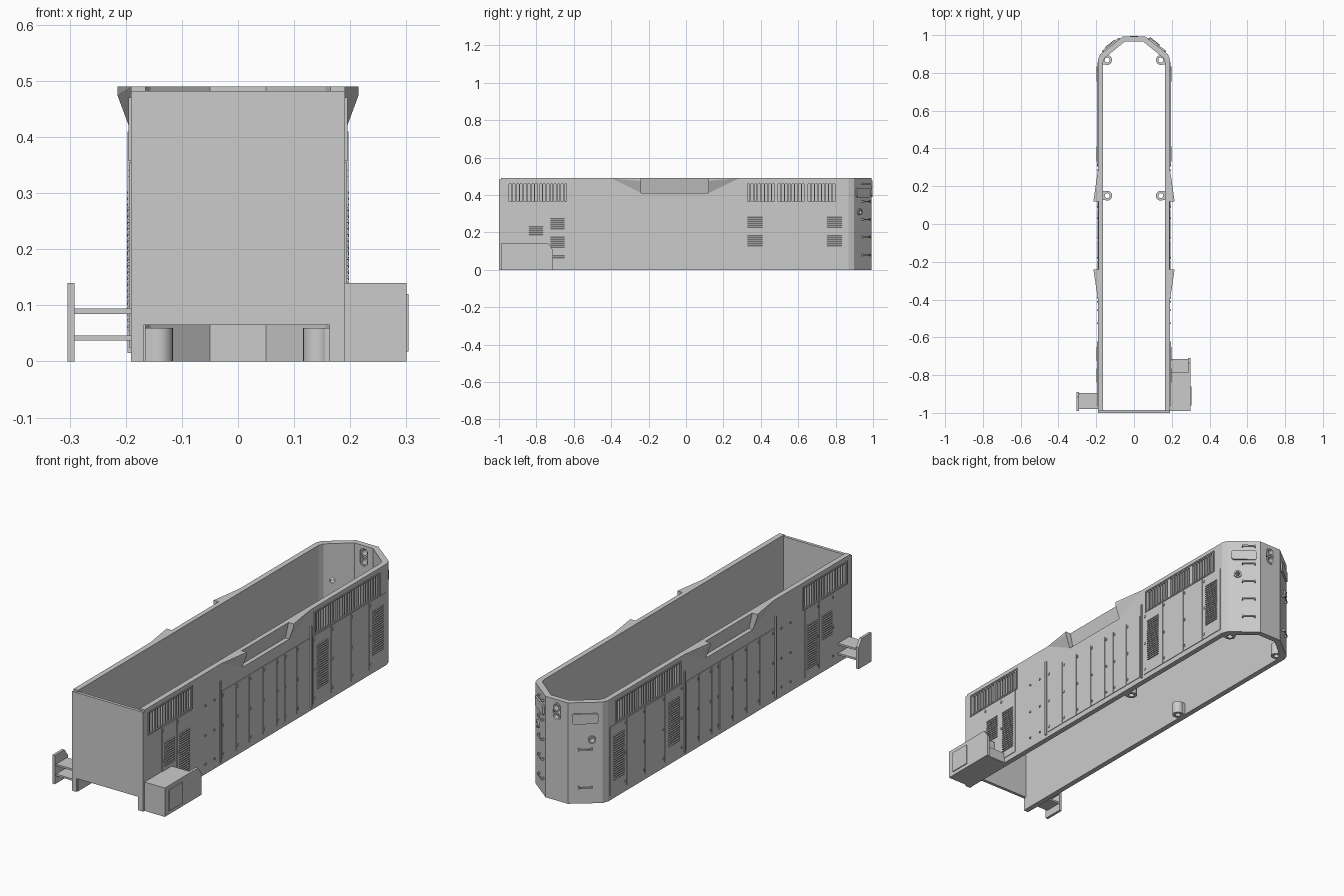
import bpy, bmesh, math
from mathutils import Matrix, Vector

if "Cube" in bpy.data.objects:
    bpy.data.objects.remove(bpy.data.objects["Cube"], do_unlink=True)

grey = bpy.data.materials.new("plain_grey")
grey.use_nodes = True
GREY = (0.6, 0.6, 0.6, 1)
grey.diffuse_color = GREY
grey.node_tree.nodes["Principled BSDF"].inputs["Base Color"].default_value = GREY

W, H = 0.191, 0.49          # half width and height of the shell


def finish(name, bm, smooth=False):
    bmesh.ops.recalc_face_normals(bm, faces=bm.faces[:])
    mesh = bpy.data.meshes.new(name)
    bm.to_mesh(mesh)
    bm.free()
    mesh.materials.append(grey)
    ob = bpy.data.objects.new(name, mesh)
    bpy.context.collection.objects.link(ob)
    if smooth:
        bpy.ops.object.select_all(action="DESELECT")
        bpy.context.view_layer.objects.active = ob
        ob.select_set(True)
        bpy.ops.object.shade_smooth_by_angle(angle=math.radians(40))
    return ob


def box(bm, x, y, z, frame=Matrix()):
    """Box between pairs of x, y and z limits."""
    mid = Vector([(a + b) / 2 for a, b in (x, y, z)])
    size = [abs(b - a) for a, b in (x, y, z)]
    bmesh.ops.create_cube(bm, size=1, matrix=frame @ Matrix.Translation(mid) @ Matrix.Diagonal(size + [1]))


def hull(bm, points, frame=Matrix()):
    verts = [bm.verts.new(frame @ Vector(p)) for p in points]
    bmesh.ops.convex_hull(bm, input=verts)


def ring(bm, r_out, r_in, depth, frame):
    """Tube around the local z axis, from 0 to depth."""
    vs = [bm.verts.new(frame @ Vector((r, 0, h)))
          for r, h in ((r_in, 0), (r_out, 0), (r_out, depth), (r_in, depth))]
    edges = [bm.edges.new((vs[i], vs[(i + 1) % 4])) for i in range(4)]
    axis = frame.to_3x3() @ Vector((0, 0, 1))
    bmesh.ops.spin(bm, geom=vs + edges, cent=frame.translation, axis=axis,
                   angle=math.tau, steps=24, use_merge=True)
    bmesh.ops.remove_doubles(bm, verts=bm.verts[:], dist=1e-5)


def side(s):
    return Matrix.Diagonal((s, 1, 1, 1))


def facet(s):
    """Frame on an angled nose face: x along it, y outward, z up."""
    a, b = Vector((0.18, 0.898, 0)), Vector((0.06, 0.992, 0))
    t = (a - b).normalized()
    n = Vector((-t.y, t.x, 0))
    m = Matrix((t, n, (0, 0, 1))).transposed().to_4x4()
    m.translation = (a + b) / 2
    return side(s) @ m


OUT = Matrix.Rotation(-math.pi / 2, 4, "X")      # turns local z to +y

# Main shell: a U-shaped plan extruded upward
outer = [(W, -0.99), (W, 0.87), (0.18, 0.898), (0.06, 0.992)]
inner = [(0.165, -0.99), (0.165, 0.855), (0.156, 0.878), (0.05, 0.965)]


def mirrored(half):
    return half + [(-x, y) for x, y in reversed(half)]


bm = bmesh.new()
plan = mirrored(outer) + mirrored(inner)[::-1]
face = bm.faces.new([bm.verts.new((x, y, 0)) for x, y in plan])
up = bmesh.ops.extrude_face_region(bm, geom=[face])
bmesh.ops.translate(bm, vec=(0, 0, H), verts=[v for v in up["geom"] if isinstance(v, bmesh.types.BMVert)])
shell = finish("hood_shell", bm)

# Pockets for vents, air intakes, headlights and marker lamps
vents = [(-0.95, -0.79), (-0.785, -0.635), (0.325, 0.475), (0.49, 0.635), (0.65, 0.80)]
bm = bmesh.new()
for s in (1, -1):
    for y0, y1 in vents:
        box(bm, (0.175, 0.25), (y0, y1), (0.365, 0.46), side(s))
    hull(bm, [(x, y, z) for y in (-0.24, 0.12)
              for x, z in ((0.22, 0.41), (0.17, 0.41), (0.19, 0.5), (0.22, 0.5))], side(s))
    lamp = facet(s) @ Matrix.Translation((0.03, -0.05, 0.31)) @ OUT
    bmesh.ops.create_cone(bm, cap_ends=True, segments=20, radius1=0.012, radius2=0.012, depth=0.2, matrix=lamp)
hull(bm, [(0.021 * math.cos(a), y, 0.433 + 0.021 * math.sin(a) + (0.022 if math.sin(a) > 0 else -0.022))
          for y in (0.94, 1.05) for a in [math.tau * (i + 0.5) / 24 for i in range(24)]])
cutter = finish("pocket_cutter", bm)
cutter.hide_render = True
mod = shell.modifiers.new("pockets", "BOOLEAN")
mod.object, mod.operation, mod.solver = cutter, "DIFFERENCE", "EXACT"
bpy.context.view_layer.objects.active = shell
shell.select_set(True)
bpy.ops.object.modifier_apply(modifier=mod.name)
bpy.data.objects.remove(cutter, do_unlink=True)

# Front wall with a low opening
bm = bmesh.new()
box(bm, (-W, W), (-1, -0.985), (0.065, 0.482))
box(bm, (-W, -0.168), (-1, -0.985), (0, 0.065))
box(bm, (0.163, W), (-1, -0.985), (0, 0.065))
finish("front_wall", bm)

# Doors: boundaries of each run along the hood
runs = [(-0.86, -0.745, -0.635), (-0.40, -0.29, -0.19, -0.085, 0.02, 0.08, 0.175, 0.275),
        (0.30, 0.44, 0.59, 0.73, 0.86)]
screens = [(-0.84, -0.765, 0.16, 0.28), (-0.725, -0.65, 0.06, 0.28),
           (0.33, 0.41, 0.09, 0.31), (0.755, 0.835, 0.09, 0.31)]

for s, label in ((1, "left"), (-1, "right")):
    f = side(s)
    doors, bolts, bars, frames, louvres = [bmesh.new() for _ in range(5)]
    for run in runs:
        for a, b in zip(run, run[1:]):
            box(doors, (W - 0.002, W + 0.003), (a + 0.002, b - 0.002), (0.025, 0.355), f)
            for z in (0.05, 0.19, 0.335):
                box(bolts, (W, W + 0.006), (a + 0.007, a + 0.014), (z - 0.006, z + 0.006), f)
    for y in (-0.53, -0.46):
        for z in (0.05, 0.19, 0.335):
            box(bolts, (W, W + 0.005), (y, y + 0.008), (z - 0.004, z + 0.004), f)
    # Seam ribs between the hood sections
    for y in (-0.412, 0.285):
        box(doors, (W - 0.002, W + 0.006), (y - 0.004, y + 0.004), (0.015, 0.41), f)
    # Vent bars and the rims around each vent group
    for y0, y1 in vents:
        step = (y1 - y0) / 8
        for i in range(9):
            y = y0 + i * step
            box(bars, (0.172, W), (y - 0.003, y + 0.003), (0.36, 0.465), f)
    for y0, y1 in ((-0.96, -0.625), (0.315, 0.81)):
        for z in (0.36, 0.467):
            box(frames, (W - 0.002, W + 0.004), (y0, y1), (z - 0.003, z + 0.003), f)
        for y in (y0, y1):
            box(frames, (W - 0.002, W + 0.004), (y - 0.003, y + 0.003), (0.357, 0.47), f)
    # Louvred screens
    for y0, y1, z0, z1 in screens:
        for i in range(int((z1 - z0) / 0.011 + 0.5)):
            z = z0 + i * 0.011
            hull(louvres, [(x, y, z + h) for y in (y0, y1)
                           for x, h in ((W, 0), (W + 0.007, 0), (W + 0.007, 0.004), (W, 0.007))], f)
    for part, bmp in (("doors", doors), ("door_bolts", bolts), ("vent_bars", bars),
                      ("vent_rims", frames), ("screen_louvres", louvres)):
        finish(f"{label}_{part}", bmp)

    # Flared wings at both ends of the air intake
    bm = bmesh.new()
    for tip, end in ((-0.40, -0.24), (0.285, 0.12)):
        hull(bm, [(W - 0.003, tip, H), (W - 0.003, end, H), (W - 0.003, end, 0.41),
                  (W, end, 0.41), (0.215, end, 0.475), (0.215, end, H), (W, tip, H)], f)
    finish(f"{label}_intake_wings", bm)

    # Nose face fittings: grab irons, number board, marker lamp
    nose = facet(s)
    bm = bmesh.new()
    for z in ((0.46, 0.365, 0.27, 0.175, 0.08) if s > 0 else (0.265, 0.08)):
        cx = -0.022 if s > 0 else 0
        box(bm, (cx - 0.032, cx + 0.032), (0.009, 0.014), (z - 0.003, z + 0.003), nose)
        for x in (cx - 0.032, cx + 0.026):
            box(bm, (x, x + 0.006), (-0.002, 0.014), (z - 0.005, z + 0.005), nose)
    finish(f"{label}_grab_irons", bm)
    bm = bmesh.new()
    hull(bm, [(x, y, z) for y in (-0.003, 0.008) for x, z in
              ((-0.058, 0.395), (-0.058, 0.43), (-0.052, 0.437), (0.052, 0.437),
               (0.058, 0.43), (0.058, 0.395), (0.052, 0.388), (-0.052, 0.388))], nose)
    finish(f"{label}_number_board", bm)
    bm = bmesh.new()
    ring(bm, 0.018, 0.011, 0.012, nose @ Matrix.Translation((0.03, -0.004, 0.31)) @ OUT)
    finish(f"{label}_marker_lamp", bm, True)

    # Hollow mounting posts
    bm = bmesh.new()
    for y in (0.15, 0.868):
        ring(bm, 0.026, 0.013, 0.06, Matrix.Translation((s * 0.142, y, 0)))
        box(bm, (0.155, 0.168), (y - 0.024, y + 0.024), (0, 0.06), f)
    finish(f"{label}_mounting_posts", bm, True)

# Twin headlight rings in the nose
bm = bmesh.new()
for z in (0.411, 0.455):
    ring(bm, 0.0215, 0.014, 0.026, Matrix.Translation((0, 0.97, z)) @ OUT)
finish("headlight_rings", bm, True)


def end_plate(bm, x, y0, y1):
    """Upright plate with its rear top corner cut off."""
    hull(bm, [(a, y, z) for a in x for y, z in
              ((y0, 0), (y1, 0), (y1, 0.105), (y1 - 0.025, 0.14), (y0, 0.14))])


# Side box with its step, outer plate and cover
bm = bmesh.new()
box(bm, (W - 0.003, 0.29), (-0.99, -0.785), (0, 0.14))
box(bm, (W - 0.003, 0.29), (-0.785, -0.715), (0, 0.05))
end_plate(bm, (0.287, 0.3), -0.99, -0.71)
box(bm, (0.298, 0.304), (-0.96, -0.86), (0.018, 0.12))
finish("side_box", bm)

# Side step bracket
bm = bmesh.new()
end_plate(bm, (-0.304, -0.291), -0.99, -0.89)
for z in (0.037, 0.085):
    box(bm, (-0.293, -W + 0.003), (-0.98, -0.895), (z, z + 0.009))
finish("side_step", bm)
